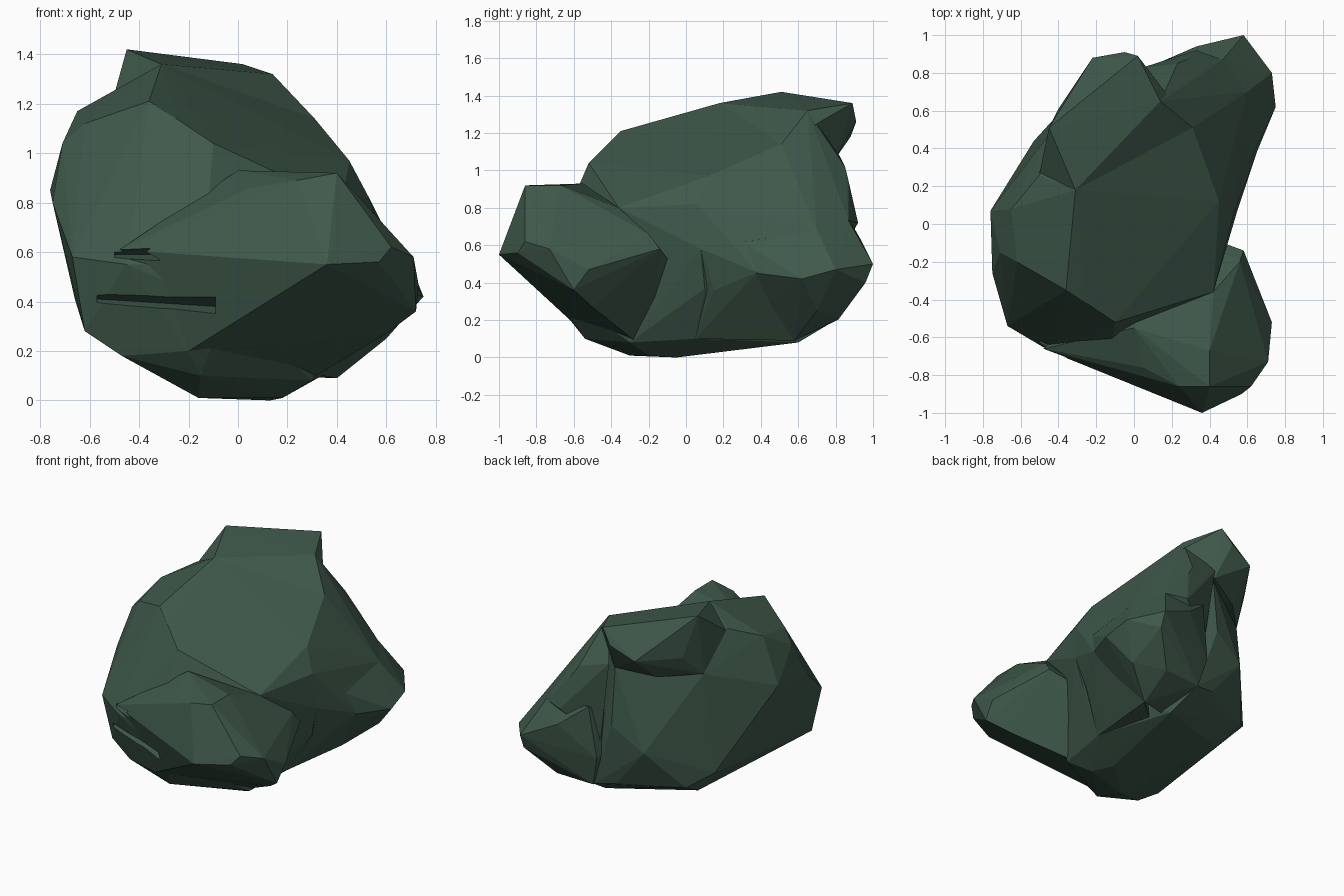
import bpy
import bmesh

default_cube = bpy.data.objects.get("Cube")
if default_cube:
    bpy.data.objects.remove(default_cube, do_unlink=True)

# One flat colour for the whole stone
moss_green = bpy.data.materials.new("dark_moss_green")
moss_green.use_nodes = True
colour = (0.05, 0.1, 0.07, 1)
moss_green.diffuse_color = colour
moss_green.node_tree.nodes["Principled BSDF"].inputs["Base Color"].default_value = colour


def chunk(name, corners):
    """Make a faceted stone chunk: the convex hull of its corner points."""
    mesh = bpy.data.meshes.new(name)
    bm = bmesh.new()
    for corner in corners:
        bm.verts.new(corner)
    bmesh.ops.convex_hull(bm, input=bm.verts[:])
    loose = [vert for vert in bm.verts if not vert.link_faces]
    bmesh.ops.delete(bm, geom=loose, context="VERTS")
    bmesh.ops.recalc_face_normals(bm, faces=bm.faces[:])
    bm.to_mesh(mesh)
    bm.free()
    mesh.materials.append(moss_green)
    obj = bpy.data.objects.new(name, mesh)
    bpy.context.collection.objects.link(obj)
    return obj


def combine(target, other, operation):
    """Join a chunk to the rock, or chip it out, then discard the chunk."""
    other.hide_render = True
    modifier = target.modifiers.new(other.name, "BOOLEAN")
    modifier.operation = operation
    modifier.solver = "EXACT"
    modifier.object = other
    bpy.context.view_layer.objects.active = target
    bpy.ops.object.modifier_apply(modifier=modifier.name)
    bpy.data.objects.remove(other, do_unlink=True)


def groove(name, start, end, depth, height):
    """Make a wedge, open to the front, whose sharp edge bites into the rock."""
    corners = []
    for x, y, z in (start, end):
        corners.append((x, y + depth, z))
        for lift in (-height, height):
            corners.append((x, y - depth, z + lift))
    return chunk(name, corners)


# Main mass: sloping top, rounded left side, narrow underside
rock = chunk("rock_body", [
    # top
    (-.31, .18, 1.36), (-.36, -.35, 1.21), (-.25, -.42, 1.14), (-.1, -.52, 1.04),
    (.42, -.36, .8), (.53, .06, .82), (.45, .12, .97), (.31, .51, 1.14),
    (-.5, .26, 1.25), (0, .78, 1.04),
    # left side
    (-.65, .08, 1.17), (-.62, -.2, 1.12), (-.71, -.15, 1.04), (-.76, .07, .85),
    (-.75, -.26, .8), (-.67, -.54, .58), (-.66, -.3, .41), (-.62, -.5, .28),
    (-.62, .28, .6), (-.53, .44, .32), (-.46, .46, 1),
    # front
    (-.45, -.67, .55), (-.14, -.73, .55), (-.05, -.72, .38), (-.2, -.62, .2),
    (-.47, -.52, .18),
    # underside
    (-.16, -.3, .01), (.13, -.05, 0), (.18, -.2, .01), (-.15, -.54, .1),
    (.3, -.3, .08), (.34, .05, .1), (.2, .6, .08), (-.36, .38, .13),
    (.5, .1, .37), (.55, .08, .58),
    # back
    (.15, .8, .2), (0, .82, .65), (0, .77, .23), (-.4, .57, .23),
    (-.22, .78, .5),
])

# Crest along the back of the top, slightly overhanging
crest = chunk("crest", [
    (-.45, .51, 1.42), (.02, .89, 1.36), (.14, .65, 1.32), (.31, .51, 1.14),
    (-.31, .18, 1.36), (-.22, .88, 1.18), (-.05, .91, 1.26), (-.4, .61, 1.15),
    (-.5, .27, 1.24), (0, .79, 1.05), (-.25, .67, 1), (-.46, .46, 1),
])

# Steep shoulder running from the crest down to the back lobe
shoulder = chunk("back_shoulder", [
    (.14, .65, 1.32), (.31, .51, 1.14), (.23, .85, 1.02), (.28, .87, .94),
    (.33, .92, .72), (.47, .87, .73), (.6, .7, .68), (.6, .31, .62),
    (.14, .84, .86), (.02, .82, 1.08), (.1, .8, .5),
])

# Flank closing the side between the main mass and the back lobe
flank = chunk("right_flank", [
    (.45, .12, .97), (.53, .06, .82), (.31, .51, 1.14), (.55, .08, .58),
    (.6, .31, .61), (.6, .7, .68), (.65, .38, .455), (.52, .15, .36),
    (.5, .42, .28), (.34, .05, .1), (.4, .58, .09), (.2, .4, .1),
])

# Blunt lobe jutting out at the front
front_lobe = chunk("front_lobe", [
    (.36, -1, .55), (.4, -.86, .92), (.24, -.86, .89), (.05, -.76, .86),
    (.4, -.67, .92), (.42, -.36, .8), (.56, -.2, .66), (.58, -.14, .58),
    (.73, -.52, .47), (.71, -.73, .58), (.62, -.86, .62), (.57, -.9, .56),
    (.04, -.79, .6), (-.14, -.73, .6), (.72, -.6, .36), (.6, -.5, .27),
    (.05, -.77, .41), (-.2, -.62, .2), (.38, -.4, .18), (.2, -.2, .03),
    (.2, 0, .4), (0, -.55, .93), (-.48, -.66, .61),
])

# Low lobe at the back right
back_lobe = chunk("back_lobe", [
    (.58, 1, .5), (.73, .8, .47), (.75, .62, .42), (.65, .38, .45),
    (.6, .31, .61), (.6, .7, .68), (.47, .87, .73), (.33, .94, .62),
    (.15, .86, .76), (.6, .7, .25), (.58, .96, .4), (.42, .82, .21),
    (.4, .58, .09), (.5, .42, .27), (.15, .81, .2), (.1, .84, .4),
    (0, .5, .6), (.1, .5, .1),
])

for part in (crest, shoulder, flank, front_lobe, back_lobe):
    combine(rock, part, "UNION")

# Two thin cracks chipped across the front
cracks = [
    groove("lower_crack", (-.57, -.58, .41), (-.09, -.7, .38), .06, .04),
    groove("upper_crack", (-.5, -.63, .59), (-.07, -.71, .59), .05, .025),
]
for crack in cracks:
    combine(rock, crack, "DIFFERENCE")

# Crisp flat facets
for face in rock.data.polygons:
    face.use_smooth = False
    face.material_index = 0
